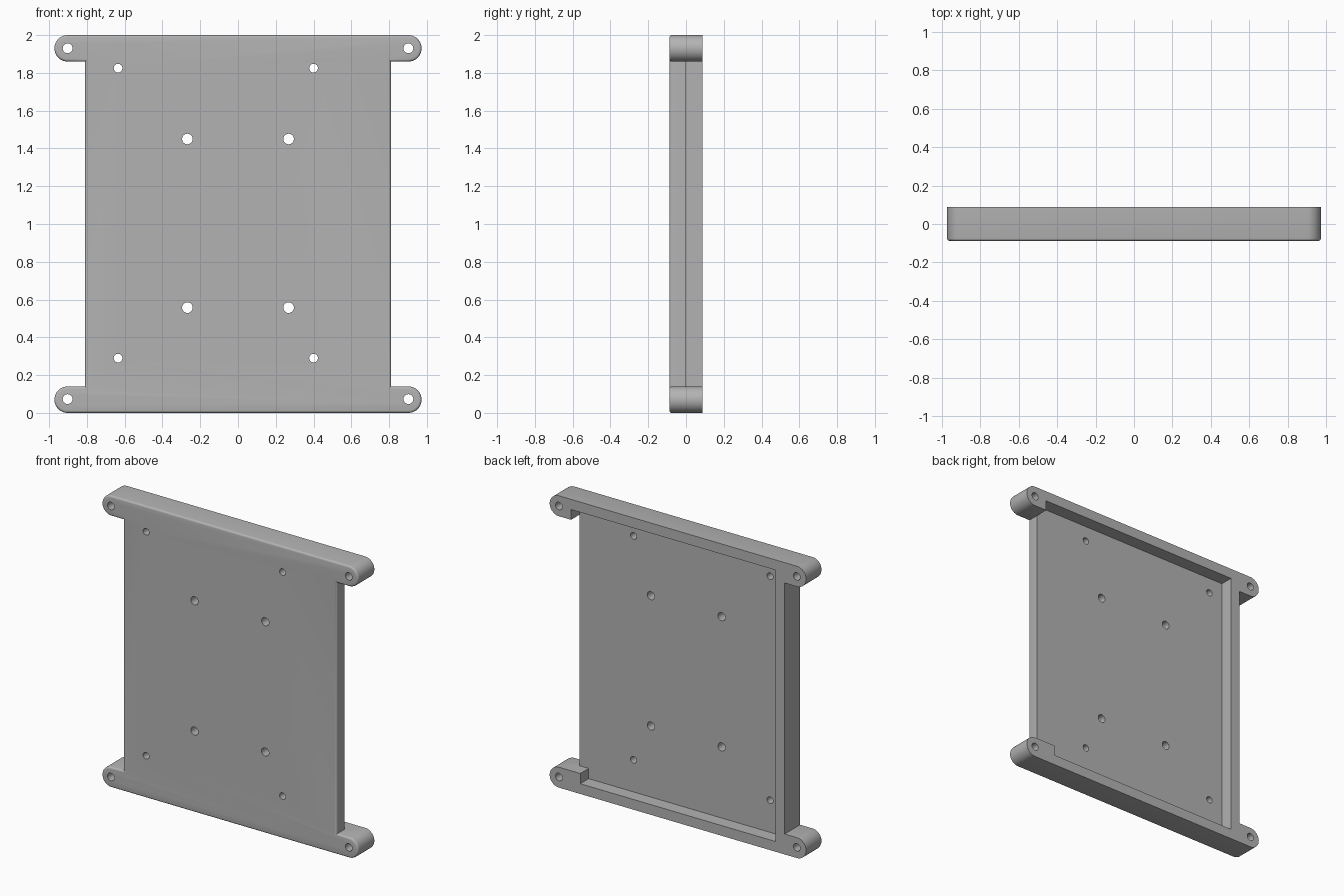
import bpy, bmesh
from math import sin, cos, pi

if "Cube" in bpy.data.objects:
    bpy.data.objects.remove(bpy.data.objects["Cube"], do_unlink=True)

DEPTH = 0.088            # half thickness of the tray
FLOOR = -0.003           # back surface of the floor
SIDE, EAR_X, EAR_R = 0.81, 0.902, 0.07
WALL = 0.07

grey = bpy.data.materials.new("plain grey")
grey.use_nodes = True
grey.diffuse_color = (0.45, 0.45, 0.45, 1)
grey.node_tree.nodes["Principled BSDF"].inputs["Base Color"].default_value = grey.diffuse_color


def prism(name, outline, y0, y1, fillet=0):
    """Extrude an x-z outline from y0 to y1, optionally rounding its front rim."""
    bm = bmesh.new()
    face = bm.faces.new([bm.verts.new((x, y0, z)) for x, z in outline])
    grown = bmesh.ops.extrude_face_region(bm, geom=[face], use_keep_orig=True)
    for v in grown["geom"]:
        if isinstance(v, bmesh.types.BMVert):
            v.co.y = y1
    bmesh.ops.recalc_face_normals(bm, faces=bm.faces[:])
    if fillet:
        rim = [e for e in bm.edges if all(abs(v.co.y - y0) < 1e-5 for v in e.verts)]
        bmesh.ops.bevel(bm, geom=rim, offset=fillet, segments=4, profile=0.5, affect='EDGES')
    mesh = bpy.data.meshes.new(name)
    bm.to_mesh(mesh)
    bm.free()
    mesh.materials.append(grey)
    obj = bpy.data.objects.new(name, mesh)
    bpy.context.collection.objects.link(obj)
    return obj


def arc(cx, cz, r, a0, a1, n):
    return [(cx + r * cos(a0 + (a1 - a0) * i / n), cz + r * sin(a0 + (a1 - a0) * i / n))
            for i in range(n + 1)]


def cut(target, cutter):
    mod = target.modifiers.new("cut", 'BOOLEAN')
    mod.operation, mod.solver, mod.object = 'DIFFERENCE', 'EXACT', cutter
    bpy.context.view_layer.objects.active = target
    bpy.ops.object.modifier_apply(modifier=mod.name)
    bpy.data.objects.remove(cutter, do_unlink=True)


# Tray silhouette: rectangle with a rounded ear at each corner
low_ear = arc(EAR_X, EAR_R, EAR_R, -pi / 2, pi / 2, 20)
right = low_ear + [(SIDE, 2 * EAR_R), (SIDE, 2 - 2 * EAR_R)]
right += [(x, 2 - z) for x, z in reversed(low_ear)]
tray = prism("mounting_tray", right + [(-x, z) for x, z in reversed(right)],
             -DEPTH, DEPTH, fillet=0.013)

# Back pocket, open on the +x side, stepping round the ear blocks
inner, ear_top, ear_low = SIDE - WALL, 2 - 2 * EAR_R, 2 * EAR_R
pocket = [(-inner, WALL), (inner, WALL), (inner, ear_low), (SIDE + 0.04, ear_low),
          (SIDE + 0.04, ear_top), (SIDE, ear_top), (SIDE, 2 - WALL), (-inner, 2 - WALL)]
cut(tray, prism("pocket_cutter", pocket, FLOOR, DEPTH + 0.1))

# Through holes: ears, outer mounts, centre mounts
holes = [(x, z, 0.026) for x in (-EAR_X, EAR_X) for z in (0.073, 1.93)]
holes += [(x, z, 0.023) for x in (-0.635, 0.4) for z in (0.29, 1.825)]
holes += [(x, z, 0.028) for x in (-0.268, 0.268) for z in (0.557, 1.45)]
for x, z, r in holes:
    cut(tray, prism("hole_cutter", arc(x, z, r, 0, 2 * pi * 31 / 32, 31), -0.2, 0.2))

# Smooth the curved surfaces only
bpy.ops.object.select_all(action='DESELECT')
tray.select_set(True)
bpy.context.view_layer.objects.active = tray
bpy.ops.object.shade_smooth_by_angle(angle=pi / 6)
